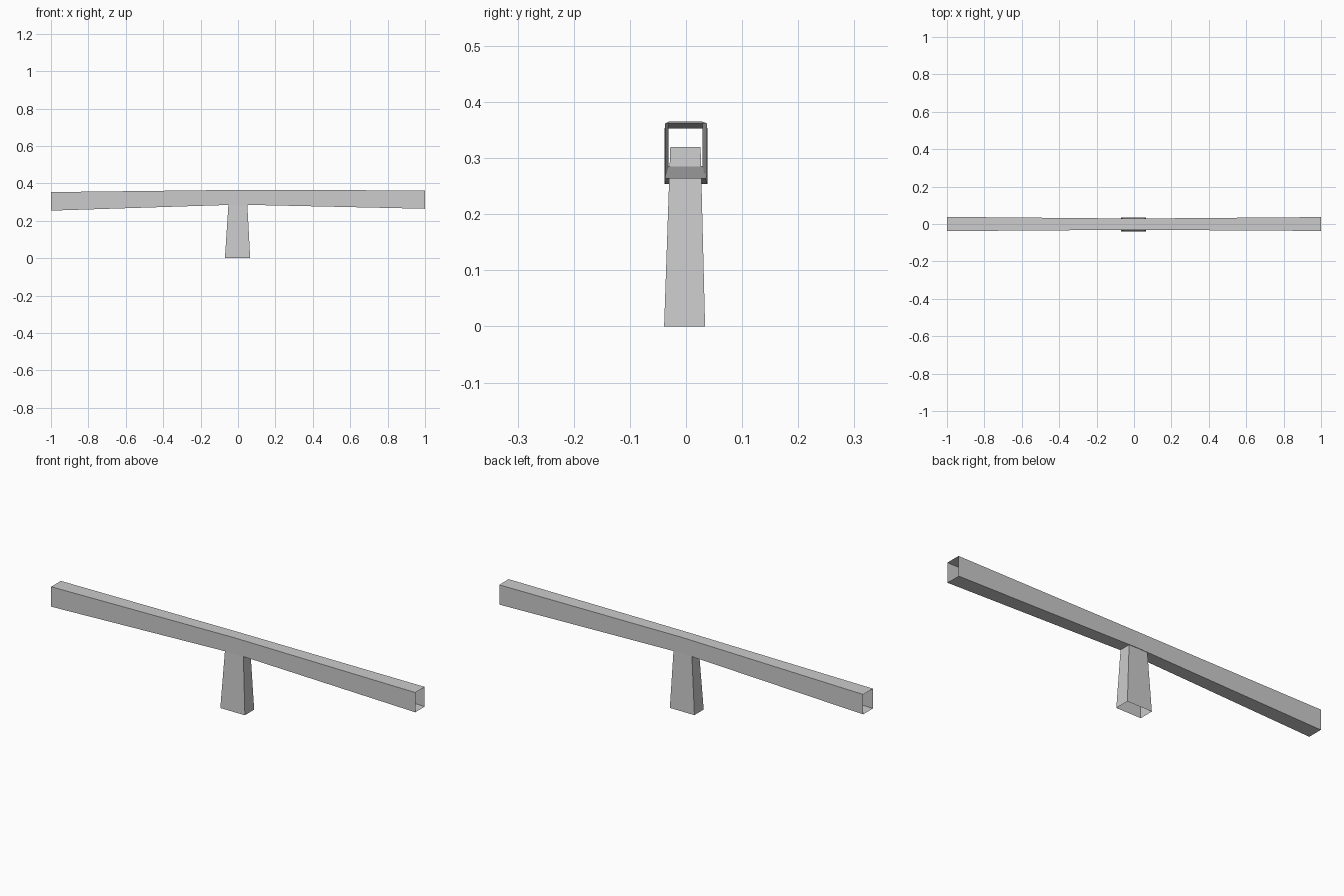
import bpy
import bmesh

cube = bpy.data.objects.get("Cube")
if cube:
    bpy.data.objects.remove(cube, do_unlink=True)

grey = bpy.data.materials.new("light grey")
grey.use_nodes = True
colour = (0.6, 0.6, 0.6, 1)
grey.diffuse_color = colour
grey.node_tree.nodes["Principled BSDF"].inputs["Base Color"].default_value = colour


def tube(name, sections):
    """Skin a run of four-cornered sections into an open-ended tube."""
    bm = bmesh.new()
    rings = [[bm.verts.new(p) for p in section] for section in sections]
    for a, b in zip(rings, rings[1:]):
        for i in range(4):
            j = (i + 1) % 4
            bm.faces.new((a[i], a[j], b[j], b[i]))
    bmesh.ops.recalc_face_normals(bm, faces=bm.faces)
    # An open tube: make sure its normals point away from the axis
    centre = sum((v.co for v in rings[0]), rings[0][0].co * 0) / 4
    face = bm.faces[:][0]
    if face.normal.dot(face.verts[0].co - centre) < 0:
        bmesh.ops.reverse_faces(bm, faces=bm.faces)
    mesh = bpy.data.meshes.new(name)
    bm.to_mesh(mesh)
    bm.free()
    mesh.materials.append(grey)
    obj = bpy.data.objects.new(name, mesh)
    bpy.context.collection.objects.link(obj)
    return obj


def upright(x, y0, y1, z0, z1):
    return [(x, y0, z0), (x, y1, z0), (x, y1, z1), (x, y0, z1)]


def level(z, x0, x1, y0, y1):
    return [(x0, y0, z), (x1, y0, z), (x1, y1, z), (x0, y1, z)]


# Long hollow crossbeam, slimmest in the middle
tube("crossbeam", [
    upright(-1, -0.038, 0.038, 0.254, 0.353),
    upright(0, -0.031, 0.029, 0.286, 0.365),
    upright(1, -0.037, 0.037, 0.264, 0.362),
])

# Tapered hollow post, its top reaching inside the beam
tube("post", [
    level(0, -0.07, 0.065, -0.039, 0.034),
    level(0.32, -0.049, 0.048, -0.028, 0.026),
])
